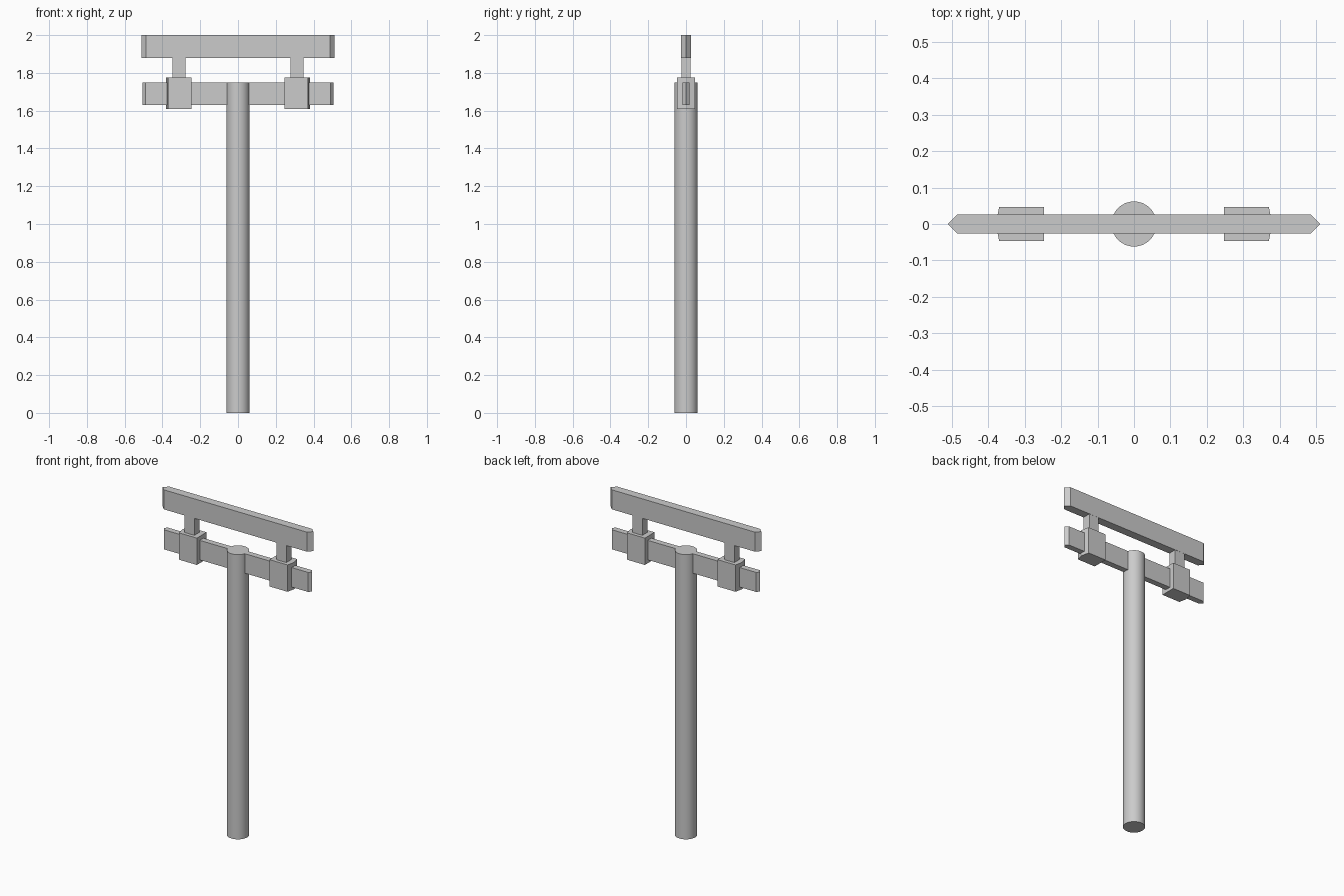
import bpy
import bmesh
import math

cube = bpy.data.objects.get("Cube")
if cube:
    bpy.data.objects.remove(cube, do_unlink=True)

grey = bpy.data.materials.new("plain grey")
grey.use_nodes = True
COLOUR = (0.6, 0.6, 0.6, 1)
grey.diffuse_color = COLOUR
grey.node_tree.nodes["Principled BSDF"].inputs["Base Color"].default_value = COLOUR


def prism(name, outline, bottom, top):
    """Extrude a plan outline straight up between two heights."""
    bm = bmesh.new()
    base = bm.faces.new([bm.verts.new((x, y, bottom)) for x, y in outline])
    made = bmesh.ops.extrude_face_region(bm, geom=[base])["geom"]
    verts = [v for v in made if isinstance(v, bmesh.types.BMVert)]
    bmesh.ops.translate(bm, verts=verts, vec=(0, 0, top - bottom))
    bmesh.ops.recalc_face_normals(bm, faces=bm.faces)
    mesh = bpy.data.meshes.new(name)
    bm.to_mesh(mesh)
    bm.free()
    mesh.materials.append(grey)
    obj = bpy.data.objects.new(name, mesh)
    bpy.context.collection.objects.link(obj)
    return obj


def pointed_beam(name, tip, shoulder, half_depth, bottom, top):
    """Long beam whose two ends come to a vertical edge."""
    s, d = shoulder, half_depth
    outline = [(-tip, 0), (-s, -d), (s, -d), (tip, 0), (s, d), (-s, d)]
    return prism(name, outline, bottom, top)


# Round post
bpy.ops.mesh.primitive_cylinder_add(vertices=32, radius=0.062, depth=1.75,
                                    location=(0, 0, 0.875))
post = bpy.context.object
post.name = "post"
post.data.materials.append(grey)
bpy.ops.object.shade_smooth_by_angle(angle=math.radians(30))

# Horizontal beams
pointed_beam("lower_beam", 0.505, 0.49, 0.018, 1.63, 1.75)
pointed_beam("upper_beam", 0.512, 0.486, 0.026, 1.88, 2.0)

# Clamp blocks with shallow pointed outer faces, and the struts above them
for side, s in (("left", 1), ("right", -1)):
    block = [(0.247, -0.047), (0.37, -0.047), (0.38, 0),
             (0.37, 0.047), (0.247, 0.047)]
    strut = [(0.279, -0.025), (0.346, -0.025), (0.346, 0.025), (0.279, 0.025)]
    prism(side + "_block", [(s * x, y) for x, y in block], 1.61, 1.775)
    prism(side + "_strut", [(s * x, y) for x, y in strut], 1.775, 1.88)
